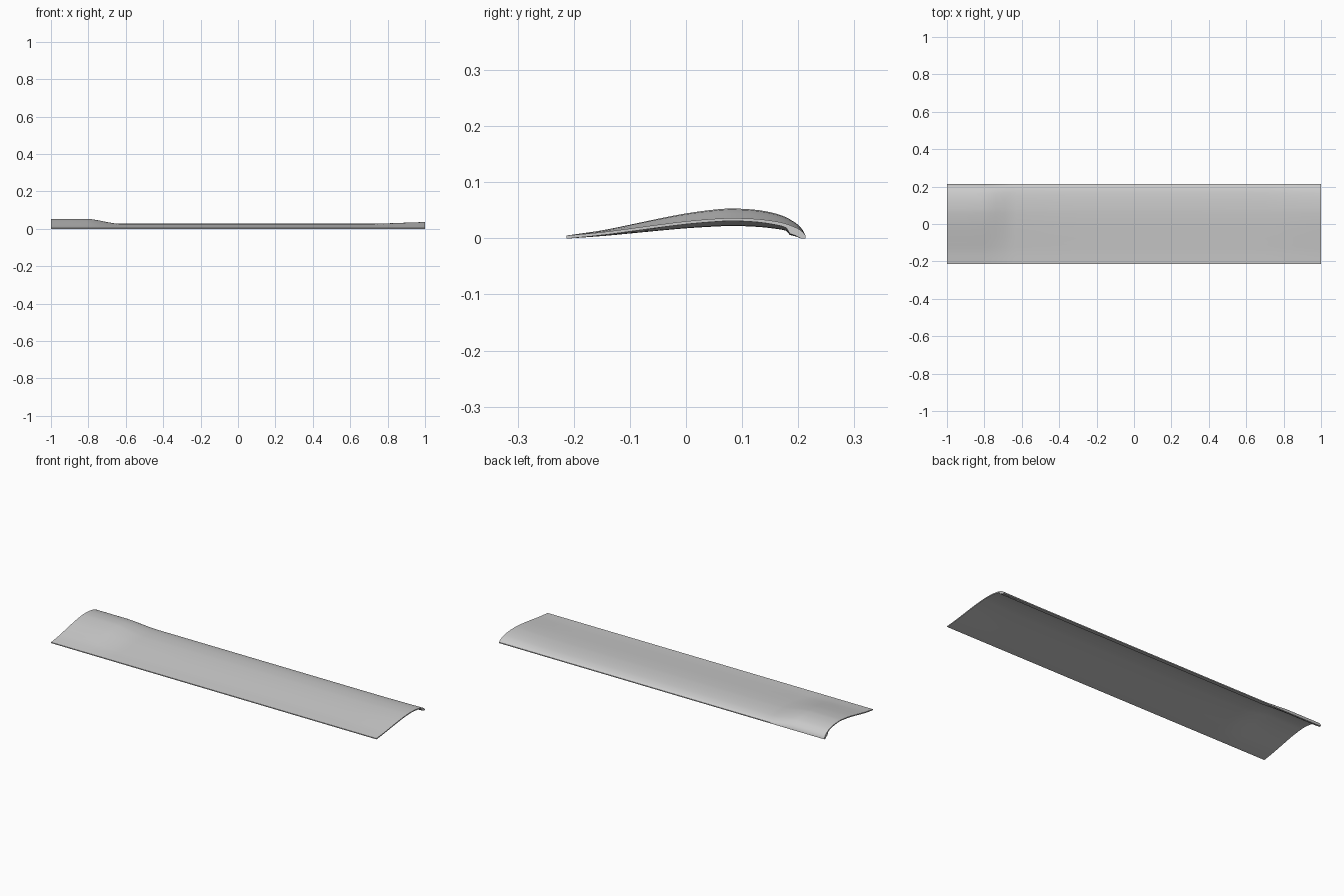
import bpy
import bmesh
import math
from mathutils import Vector

cube = bpy.data.objects.get("Cube")
if cube:
    bpy.data.objects.remove(cube, do_unlink=True)

SKIN = 0.005  # shell thickness

# Chord profiles: (y, share of crown height)
OUTER = [(-0.213, 0.0), (-0.15, 0.19), (-0.1, 0.40), (-0.05, 0.62), (0, 0.82),
         (0.05, 0.96), (0.085, 1.0), (0.13, 0.94), (0.17, 0.75), (0.195, 0.47),
         (0.207, 0.23), (0.213, 0.0)]
INNER = [(-0.205, 0.0), (-0.15, 0.18), (-0.1, 0.39), (-0.05, 0.61), (0, 0.81),
         (0.05, 0.95), (0.085, 1.0), (0.13, 0.92), (0.165, 0.74), (0.179, 0.6)]
# Thickened lip under the leading edge
LIP = [(0.185, 0.27), (0.195, 0.16), (0.204, 0.0), (0.213, 0.0)]

# Span stations: (x, crown height)
SPAN = [(-1, 0.053), (-0.9, 0.053), (-0.81, 0.053), (-0.78, 0.051), (-0.74, 0.044),
        (-0.69, 0.034), (-0.66, 0.029), (-0.63, 0.027), (-0.3, 0.027), (0, 0.027),
        (0.35, 0.027), (0.7, 0.027), (0.77, 0.028), (0.88, 0.032), (1, 0.036)]


def smooth_path(points, steps=4):
    """Catmull-Rom curve through the points."""
    pts = [Vector(p) for p in points]
    pts = [2 * pts[0] - pts[1]] + pts + [2 * pts[-1] - pts[-2]]
    path = []
    for a, b, c, d in zip(pts, pts[1:], pts[2:], pts[3:]):
        for i in range(steps):
            t = i / steps
            path.append(0.5 * (2 * b + (c - a) * t + (2 * a - 5 * b + 4 * c - d) * t**2
                               + (3 * b - a - 3 * c + d) * t**3))
    return path + [pts[-2]]


outer = smooth_path(OUTER)
inner = smooth_path(INNER) + [Vector(p) for p in LIP]
inner.insert(0, Vector((OUTER[0][0], 0)))

# Loft the closed section along the span
bm = bmesh.new()
rings = []
for x, crown in SPAN:
    rise = crown - SKIN
    top = [(x, p.x, SKIN + p.y * rise) for p in outer]
    under = [(x, p.x, max(0, p.y * rise)) for p in inner]
    rings.append([bm.verts.new(co) for co in top + under[::-1]])
for a, b in zip(rings, rings[1:]):
    for i in range(len(a)):
        j = (i + 1) % len(a)
        bm.faces.new((a[i], a[j], b[j], b[i]))

# End caps: strips between outer skin and underside
n_top = len(outer)
for ring in (rings[0], rings[-1]):
    bm.faces.new(ring)
bmesh.ops.triangulate(bm, faces=[f for f in bm.faces if len(f.verts) > 4])
bmesh.ops.recalc_face_normals(bm, faces=bm.faces)

mesh = bpy.data.meshes.new("curved_panel")
bm.to_mesh(mesh)
bm.free()
panel = bpy.data.objects.new("curved_panel", mesh)
bpy.context.collection.objects.link(panel)

# Plain grey finish
grey = bpy.data.materials.new("light_grey")
grey.use_nodes = True
color = (0.6, 0.6, 0.6, 1)
grey.diffuse_color = color
grey.node_tree.nodes["Principled BSDF"].inputs["Base Color"].default_value = color
mesh.materials.append(grey)

bpy.ops.object.select_all(action="DESELECT")
panel.select_set(True)
bpy.context.view_layer.objects.active = panel
bpy.ops.object.shade_smooth_by_angle(angle=math.radians(35))
